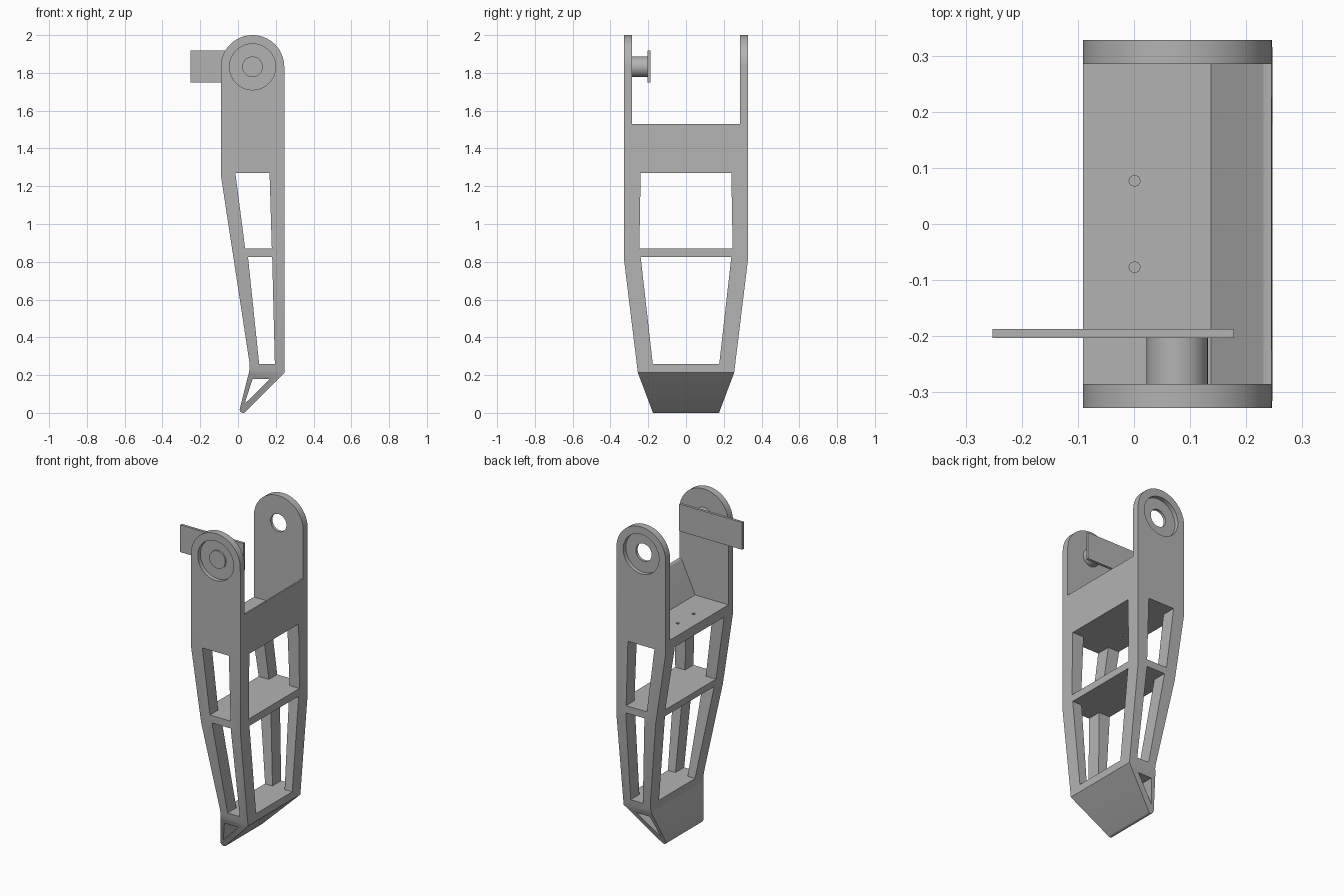
import bpy, bmesh
from math import sin, cos, pi, radians
from mathutils import Vector

cube = bpy.data.objects.get("Cube")
if cube:
    bpy.data.objects.remove(cube, do_unlink=True)

grey = bpy.data.materials.new("plain grey")
grey.use_nodes = True
grey.diffuse_color = (0.45, 0.45, 0.45, 1)
grey.node_tree.nodes["Principled BSDF"].inputs["Base Color"].default_value = (0.45, 0.45, 0.45, 1)


def prism(name, points, start, end, axis="y"):
    """Extrude a profile along an axis: (x, z) for y, (y, z) for x, (x, y) for z."""
    place = {"x": lambda a, b, t: (t, a, b),
             "y": lambda a, b, t: (a, t, b),
             "z": lambda a, b, t: (a, b, t)}[axis]
    bm = bmesh.new()
    face = bm.faces.new([bm.verts.new(place(a, b, start)) for a, b in points])
    new = bmesh.ops.extrude_face_region(bm, geom=[face])["geom"]
    shift = Vector(place(0, 0, end - start))
    bmesh.ops.translate(bm, verts=[v for v in new if isinstance(v, bmesh.types.BMVert)], vec=shift)
    bmesh.ops.recalc_face_normals(bm, faces=bm.faces)
    mesh = bpy.data.meshes.new(name)
    bm.to_mesh(mesh)
    bm.free()
    mesh.materials.append(grey)
    obj = bpy.data.objects.new(name, mesh)
    bpy.context.collection.objects.link(obj)
    return obj


def arc(cx, cz, r, first, last, steps):
    angles = [radians(first + (last - first) * i / steps) for i in range(steps + 1)]
    return [(cx + r * cos(a), cz + r * sin(a)) for a in angles]


def circle(cx, cz, r, n=48):
    return arc(cx, cz, r, 0, 360, n)[:-1]


def combine(target, cutter, operation="DIFFERENCE"):
    mod = target.modifiers.new(cutter.name, "BOOLEAN")
    mod.object, mod.operation, mod.solver = cutter, operation, "EXACT"
    bpy.context.view_layer.update()
    graph = bpy.context.evaluated_depsgraph_get()
    result = bpy.data.meshes.new_from_object(target.evaluated_get(graph))
    target.modifiers.clear()
    target.data = result
    bpy.data.objects.remove(cutter, do_unlink=True)


def smooth(obj):
    bpy.ops.object.select_all(action="DESELECT")
    obj.select_set(True)
    bpy.context.view_layer.objects.active = obj
    bpy.ops.object.shade_smooth_by_angle(angle=radians(25))


PX, PZ = 0.077, 1.832      # pivot centre
HALF, INNER = 0.328, 0.285  # outer and inner half width of the fork

# Leg frame: side silhouette trimmed by the tapering width
outline = arc(PX, PZ, 0.168, 0, 180, 40)
outline += [(-0.091, 1.26), (0.06, 0.27), (0.062, 0.24), (0.057, 0.21)]
outline += arc(0.027, 0.018, 0.018, 170, 315, 8) + [(0.247, 0.213)]
leg = prism("leg_frame", outline, -HALF, HALF)
right = [(0.175, -0.1), (0.175, 0), (0.255, 0.213), (HALF, 0.81), (HALF, 2.1)]
width = right + [(-y, z) for y, z in reversed(right)]
combine(leg, prism("width_trim", width, -1, 1, "x"), "INTERSECT")

# Fork gap with a sloped web behind the floor
gap = [(-0.5, 1.33), (0.137, 1.33), (0.226, 1.518), (0.231, 1.526), (0.238, 1.53),
       (0.5, 1.53), (0.5, 2.2), (-0.5, 2.2)]
combine(leg, prism("fork_gap", gap, -INNER, INNER))

# Windows through the sides and the foot
for window in ([(-0.014, 1.27), (0.167, 1.27), (0.179, 0.87), (0.038, 0.87)],
               [(0.053, 0.825), (0.181, 0.825), (0.195, 0.26), (0.112, 0.26)],
               [(0.077, 0.18), (0.17, 0.18), (0.035, 0.048)]):
    combine(leg, prism("side_window", window, -1, 1))

# Windows through the broad faces
for top, z1, bottom, z0 in ((0.24, 1.27, 0.247, 0.87), (0.24, 0.825, 0.176, 0.26)):
    window = [(-top, z1), (top, z1), (bottom, z0), (-bottom, z0)]
    combine(leg, prism("broad_window", window, -1, 1, "x"))

# Bearing recesses, pivot bore and floor screw holes
for side in (-1, 1):
    combine(leg, prism("bearing_recess", circle(PX, PZ, 0.122), side * 0.302, side * 0.4))
    combine(leg, prism("screw_hole", circle(0.001, side * 0.077, 0.01, 8), 1.2, 1.4, "z"))
combine(leg, prism("pivot_bore", circle(PX, PZ, 0.054), -1, 1))
smooth(leg)

# Pivot shaft and its flat arm
shaft = prism("pivot_shaft", circle(PX, PZ, 0.0545), -0.312, -0.2)
smooth(shaft)
arm = [(-0.252, 1.75), (0.178, 1.75), (0.178, 1.918), (-0.252, 1.918)]
prism("pivot_arm", arm, -0.203, -0.187)
